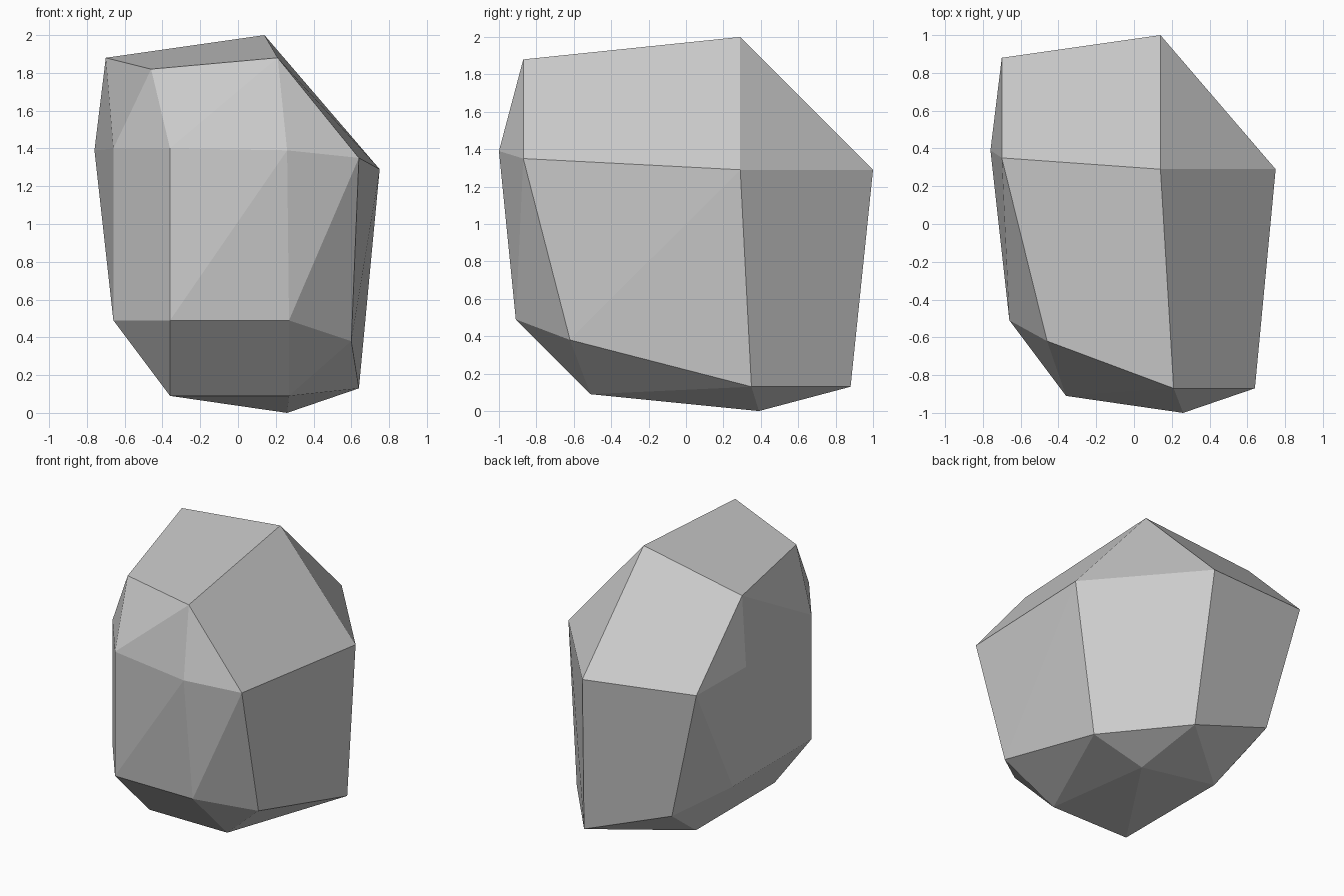
import bpy
import bmesh
from math import radians

# Remove only the default cube
default_cube = bpy.data.objects.get("Cube")
if default_cube:
    bpy.data.objects.remove(default_cube, do_unlink=True)


def flat_material(name, colour):
    material = bpy.data.materials.new(name)
    material.use_nodes = True
    material.diffuse_color = colour
    shader = next(n for n in material.node_tree.nodes if n.type == "BSDF_PRINCIPLED")
    shader.inputs["Base Color"].default_value = colour
    shader.inputs["Roughness"].default_value = 0.9
    return material


# Corners on the mirror plane, where depth and height match
centre_corners = [
    (0.75, 0.29, 0.29),
    (-0.76, 0.39, 0.39),
    (0.60, -0.62, -0.62),
    (-0.66, -0.51, -0.51),
]

# Corners on one side of the mirror plane
side_corners = [
    (0.14, 0.29, 1.0),
    (-0.70, 0.35, 0.88),
    (0.21, -0.87, 0.88),
    (-0.46, -0.62, 0.82),
    (0.64, -0.87, 0.35),
    (0.26, -1.0, 0.39),
    (-0.36, -0.91, 0.40),
    (-0.66, -0.51, 0.40),
    (-0.36, -0.91, -0.51),
    (0.27, -0.91, -0.51),
]
mirrored_corners = [(x, z, y) for x, y, z in side_corners]

# Wrap the corners in a faceted convex stone
bm = bmesh.new()
for x, y, z in centre_corners + side_corners + mirrored_corners:
    bm.verts.new((x, y, z + 1))
bmesh.ops.convex_hull(bm, input=bm.verts[:])

# Merge nearly flat triangle pairs into clean facets
bmesh.ops.dissolve_limit(
    bm, angle_limit=radians(2), verts=bm.verts[:], edges=bm.edges[:]
)
bmesh.ops.recalc_face_normals(bm, faces=bm.faces[:])
for face in bm.faces:
    face.smooth = False

mesh = bpy.data.meshes.new("rock")
bm.to_mesh(mesh)
bm.free()
mesh.materials.append(flat_material("stone grey", (0.6, 0.6, 0.6, 1)))
rock = bpy.data.objects.new("rock", mesh)
bpy.context.collection.objects.link(rock)
